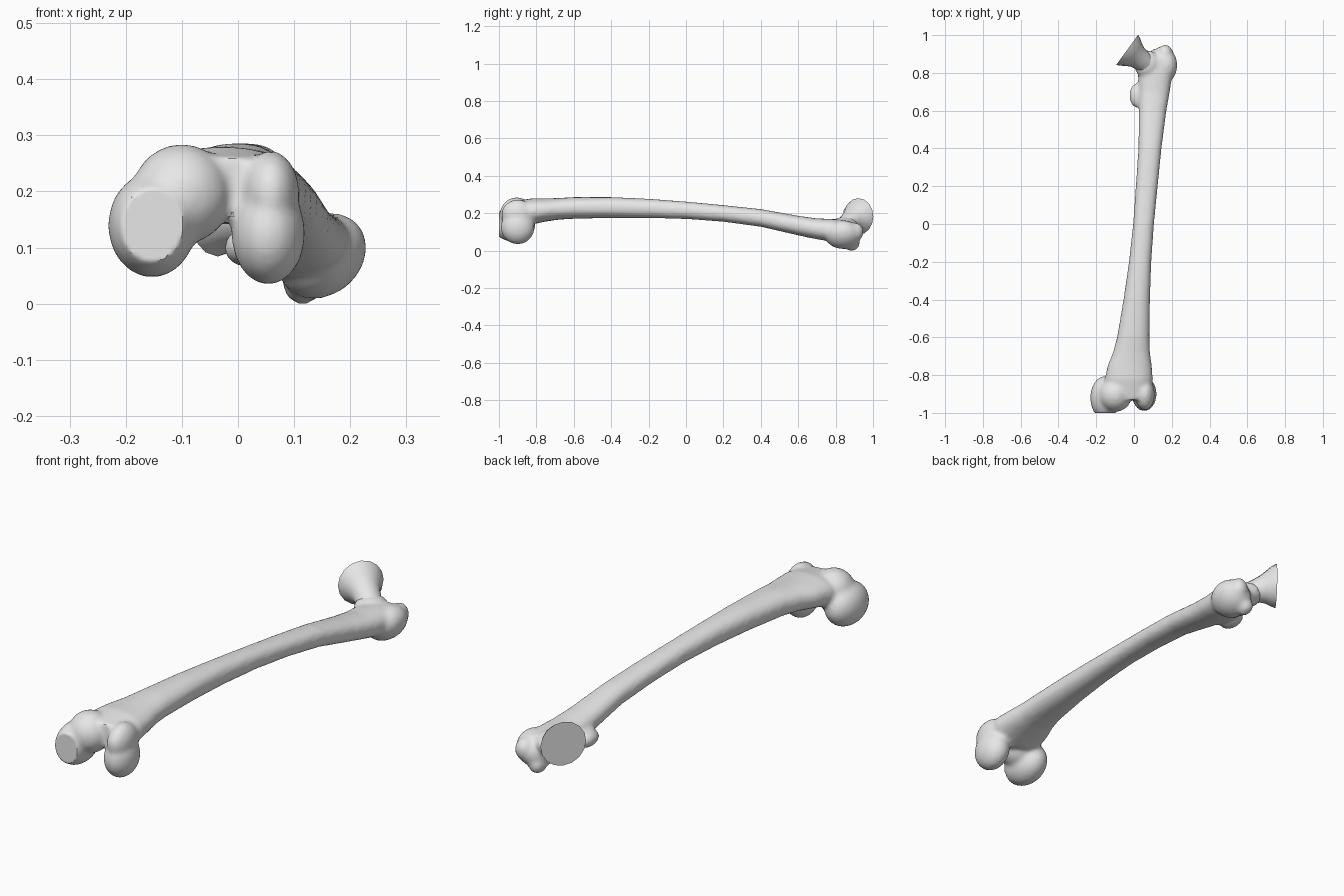
import bpy, bmesh, math
from mathutils import Vector, Matrix

cube = bpy.data.objects.get("Cube")
if cube:
    bpy.data.objects.remove(cube, do_unlink=True)

bone = bpy.data.materials.new("bone_grey")
bone.use_nodes = True
colour = (0.8, 0.8, 0.8, 1)
bone.diffuse_color = colour
bone.node_tree.nodes["Principled BSDF"].inputs["Base Color"].default_value = colour


def loft(bm, rings):
    """Skin a list of equal rings and cap both ends."""
    loops = [[bm.verts.new(p) for p in ring] for ring in rings]
    n = len(loops[0])
    for a, b in zip(loops, loops[1:]):
        for i in range(n):
            j = (i + 1) % n
            bm.faces.new((a[i], a[j], b[j], b[i]))
    bm.faces.new(loops[0])
    bm.faces.new(loops[-1])


def blob(bm, centre, radii, tilt=0):
    """Ellipsoid, tilted about the long axis of the bone."""
    m = (Matrix.Translation(centre) @ Matrix.Rotation(math.radians(tilt), 4, 'Y')
         @ Matrix.Diagonal((*radii, 1)))
    bmesh.ops.create_icosphere(bm, subdivisions=3, radius=1, matrix=m)


def make_object(name, bm):
    bmesh.ops.recalc_face_normals(bm, faces=bm.faces[:])
    mesh = bpy.data.meshes.new(name)
    bm.to_mesh(mesh)
    bm.free()
    obj = bpy.data.objects.new(name, mesh)
    bpy.context.collection.objects.link(obj)
    mesh.materials.append(bone)
    return obj


def smooth(obj, angle):
    bpy.ops.object.select_all(action='DESELECT')
    obj.select_set(True)
    bpy.context.view_layer.objects.active = obj
    bpy.ops.object.shade_smooth_by_angle(angle=math.radians(angle))


# Shaft: y, left x, right x, bottom z, top z
sections = [
    (-0.93, -0.15, 0.085, 0.165, 0.262), (-0.82, -0.155, 0.1, 0.14, 0.28),
    (-0.75, -0.14, 0.095, 0.155, 0.279), (-0.68, -0.112, 0.085, 0.165, 0.281),
    (-0.6, -0.09, 0.082, 0.17, 0.286), (-0.4, -0.056, 0.085, 0.174, 0.286),
    (-0.2, -0.027, 0.092, 0.174, 0.277), (0, -0.005, 0.106, 0.169, 0.262),
    (0.2, 0.009, 0.126, 0.154, 0.243), (0.4, 0.023, 0.146, 0.127, 0.222),
    (0.6, 0.025, 0.172, 0.081, 0.186), (0.7, 0.025, 0.19, 0.06, 0.172),
    (0.8, 0.02, 0.205, 0.045, 0.168), (0.88, 0.06, 0.2, 0.045, 0.158),
]
bm = bmesh.new()
rings = []
for y, xl, xr, zb, zt in sections:
    ring = []
    for i in range(20):
        a = math.tau * i / 20
        c, s = math.cos(a), math.sin(a)
        c, s = (math.copysign(abs(v) ** 0.88, v) for v in (c, s))
        ring.append(((xl + xr) / 2 + c * (xr - xl) / 2, y,
                     (zb + zt) / 2 + s * (zt - zb) / 2))
    rings.append(ring)
loft(bm, rings)

# Inner and outer condyles with the raised front flanges
blob(bm, (-0.153, -0.92, 0.14), (0.079, 0.116, 0.094))
blob(bm, (-0.1, -0.905, 0.195), (0.09, 0.09, 0.09))
blob(bm, (0.054, -0.9, 0.125), (0.066, 0.091, 0.092))
blob(bm, (0.058, -0.9, 0.195), (0.052, 0.087, 0.078))

# Greater trochanter, its rear knob and tip, lesser trochanter
blob(bm, (0.15, 0.84, 0.085), (0.086, 0.1, 0.07), -40)
blob(bm, (0.115, 0.885, 0.038), (0.036, 0.045, 0.04))
blob(bm, (0.165, 0.905, 0.1), (0.04, 0.045, 0.05))
blob(bm, (0.015, 0.68, 0.1), (0.04, 0.065, 0.035))

# Neck root merging into the shaft
blob(bm, (0.07, 0.845, 0.13), (0.07, 0.075, 0.05))

# Fuse the parts into one soft surface
source = make_object("fused_source", bm)
remesh = source.modifiers.new("fuse", 'REMESH')
remesh.mode = 'VOXEL'
remesh.voxel_size = 0.01
soften = source.modifiers.new("soften", 'SMOOTH')
soften.factor = 0.5
soften.iterations = 6
graph = bpy.context.evaluated_depsgraph_get()
mesh = bpy.data.meshes.new_from_object(source.evaluated_get(graph))
bpy.data.objects.remove(source, do_unlink=True)
body = bpy.data.objects.new("shaft_and_condyles", mesh)
bpy.context.collection.objects.link(body)
mesh.materials.clear()
mesh.materials.append(bone)

# Flat worn face on the condyle end, and flat resting level
for v in mesh.vertices:
    v.co.y = max(v.co.y, -1)
    v.co.z = max(v.co.z, 0)
smooth(body, 40)

# Flared neck and head, ending in a flat disc
bm = bmesh.new()
disc = Vector((-0.036, 0.922, 0.182))
axis = Vector((0.81, -0.59, 0))
side = Vector((0.59, 0.81, 0))
rings = []
for depth, radius, drop in ((0, 0.098, 0), (0.02, 0.089, 0.002), (0.045, 0.072, 0.008),
                            (0.07, 0.06, 0.018), (0.1, 0.055, 0.034), (0.14, 0.052, 0.055),
                            (0.18, 0.045, 0.075)):
    centre = disc + axis * depth - Vector((0, 0, drop))
    rings.append([centre + side * radius * math.cos(math.tau * i / 16)
                  + Vector((0, 0, radius * math.sin(math.tau * i / 16)))
                  for i in range(16)])
loft(bm, rings)
head = make_object("neck_and_head", bm)
smooth(head, 40)
